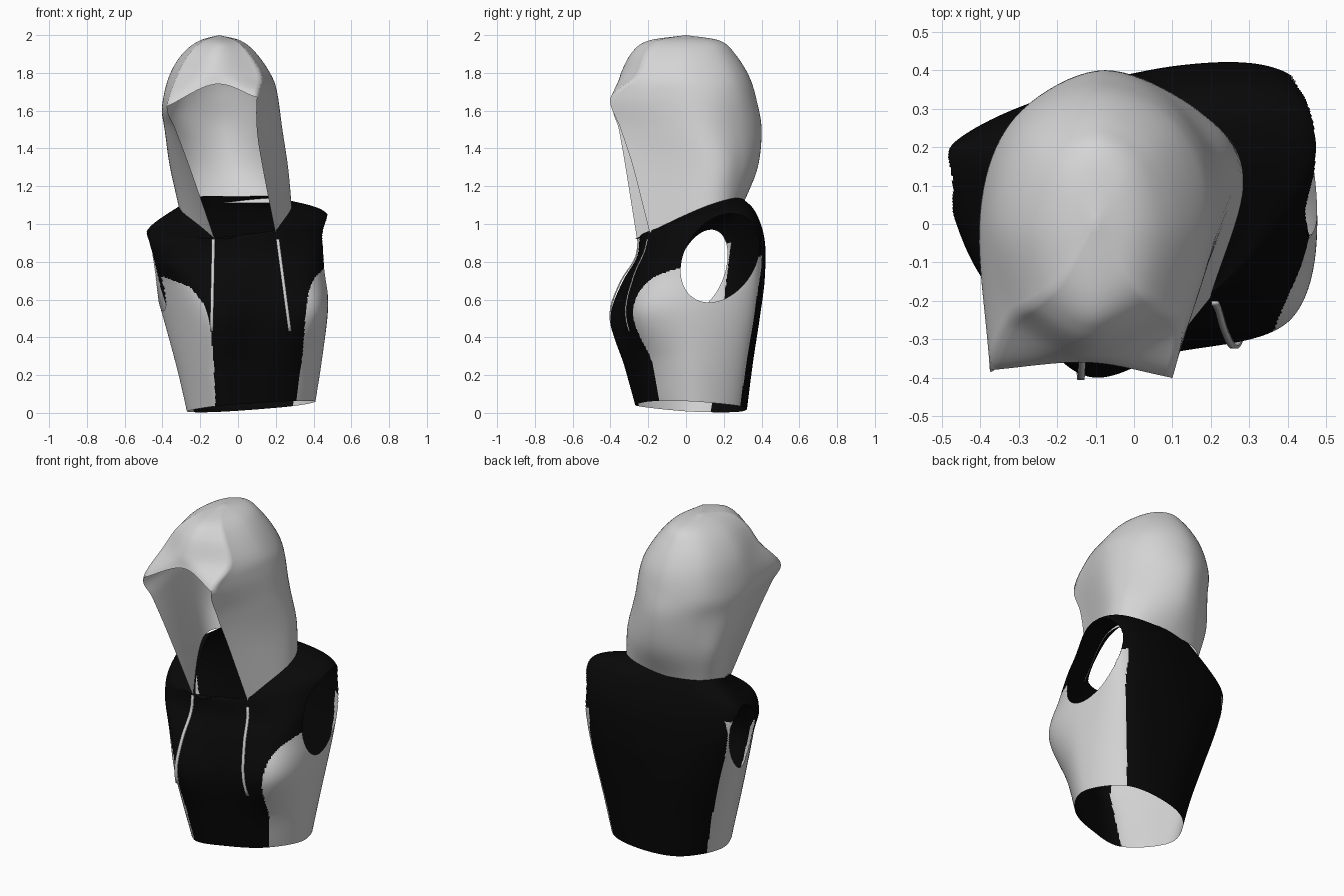
import bpy, bmesh, math
from mathutils import Vector
from mathutils.bvhtree import BVHTree

if "Cube" in bpy.data.objects:
    bpy.data.objects.remove(bpy.data.objects["Cube"])


def material(name, v):
    m = bpy.data.materials.new(name)
    m.diffuse_color = (v, v, v, 1)
    m.use_nodes = True
    m.node_tree.nodes["Principled BSDF"].inputs["Base Color"].default_value = m.diffuse_color
    return m


black = material("black_fabric", 0.0025)
white = material("light_grey_fabric", 0.66)
cord = material("grey_cord", 0.62)


def catmull(p, n, closed=False):
    """Smooth curve through points, n samples per span."""
    if closed:
        q = [p[-1]] + p + [p[0], p[1]]
    else:
        q = [2 * p[0] - p[1]] + p + [2 * p[-1] - p[-2]]
    out = []
    for i in range(len(q) - 3):
        a, b, c, d = q[i:i + 4]
        for j in range(n):
            t = j / n
            out.append(0.5 * (2 * b + (c - a) * t + (2 * a - 5 * b + 4 * c - d) * t * t
                              + (3 * b - a - 3 * c + d) * t ** 3))
    if not closed:
        out.append(p[-1].copy())
    return out


def loft(bm, rings, n, closed, skip=0):
    """Smooth skin over rings of equal length; skip drops the first rows."""
    cols = [catmull(list(c), n) for c in zip(*rings)]
    rows = list(zip(*cols))[skip:]
    vs = [[bm.verts.new(p) for p in r] for r in rows]
    m = len(cols)
    for a, b in zip(vs, vs[1:]):
        for i in range(m if closed else m - 1):
            j = (i + 1) % m
            bm.faces.new((a[i], a[j], b[j], b[i]))


def finish(bm, name, mats):
    bmesh.ops.remove_doubles(bm, verts=bm.verts, dist=0.0003)
    bmesh.ops.recalc_face_normals(bm, faces=bm.faces)
    me = bpy.data.meshes.new(name)
    bm.to_mesh(me)
    bm.free()
    ob = bpy.data.objects.new(name, me)
    bpy.context.collection.objects.link(ob)
    for m in mats:
        me.materials.append(m)
    me.shade_smooth()
    return ob


def interp(table, z):
    if z <= table[0][0]:
        return table[0][1]
    for (z0, v0), (z1, v1) in zip(table, table[1:]):
        if z <= z1:
            return v0 + (v1 - v0) * (z - z0) / (z1 - z0)
    return 9.0


# Torso: rings from hem to neck (height, x tilt, y tilt), points start at left bust
BODY = [
    (0.03, .08, -.06, [(-.12, -.25), (.1, -.24), (.3, -.15), (.41, .05), (.3, .28), (.07, .32), (-.15, .24), (-.27, 0)]),
    (0.25, .08, 0, [(-.15, -.30), (.1, -.29), (.33, -.19), (.445, .04), (.34, .31), (.08, .35), (-.18, .27), (-.32, .03)]),
    (0.50, .08, 0, [(-.16, -.375), (.1, -.335), (.405, -.25), (.475, .04), (.38, .35), (.1, .385), (-.23, .3), (-.385, .06)]),
    (0.70, .08, 0, [(-.24, -.305), (.1, -.3), (.385, -.19), (.47, .07), (.41, .37), (.12, .41), (-.29, .3), (-.44, .1)]),
    (0.86, .08, .1, [(-.34, -.2), (.08, -.25), (.38, -.1), (.47, .13), (.42, .375), (.1, .405), (-.38, .267), (-.475, .12)]),
    (0.98, .08, .2, [(-.31, -.19), (.05, -.24), (.28, -.12), (.46, .15), (.39, .325), (.08, .36), (-.36, .25), (-.475, .12)]),
    (1.055, 0, .5, [(-.11, -.25), (.04, -.22), (.18, -.18), (.25, .08), (.19, .235), (-.01, .29), (-.2, .235), (-.27, .08)]),
]
rings = [catmull([Vector((x, y, min(1.145, z + kx * x + ky * y))) for x, y in pts], 36, True)
         for z, kx, ky, pts in BODY]
bm = bmesh.new()
loft(bm, rings, 26, True)
surface = BVHTree.FromBMesh(bm)

# Armholes: leaning ellipses (side, centre y, centre z, radius y, radius z, lean, least x)
HOLES = [(1, .18, .82, .2, .235, .25, .34), (-1, .08, .755, .13, .215, .25, .28)]


def hole_polar(h, p):
    dz = p.z - h[2]
    return (p.y - h[1] - h[5] * dz) / h[3], dz / h[4]


for h in HOLES:
    inside = [f for f in bm.faces if f.calc_center_median().x * h[0] > h[6]
              and math.hypot(*hole_polar(h, f.calc_center_median())) < 1]
    bmesh.ops.delete(bm, geom=inside, context='FACES')
    for v in bm.verts:
        if v.is_boundary and v.co.x * h[0] > h[6]:
            q, p = hole_polar(h, v.co)
            r = math.hypot(q, p)
            if .9 < r < 1.1:
                dz = p / r * h[4]
                v.co.y = h[1] + q / r * h[3] + h[5] * dz
                v.co.z = h[2] + dz

# Light side panels, bounded by a princess seam in front and a straight seam behind
SEAM_R = [(.04, .305), (.33, .344), (.545, .36), (.65, .375), (.72, .41), (.77, .46)]
SEAM_L = [(.07, .12), (.23, .127), (.44, .143), (.57, .175), (.667, .254), (.72, .39)]
for f in bm.faces:
    c = f.calc_center_median()
    if c.x > .07:
        front = c.x > interp(SEAM_R, c.z)
        back = c.x > .2 and c.y < min(.28 + .155 * c.z, .4) and c.z < .83
        mid = .1
    else:
        front = -c.x > interp(SEAM_L, c.z)
        back = c.y < .13 + .12 * c.z and c.z < .9
        mid = .03
    f.material_index = int(front if c.y < mid else back)
finish(bm, "sleeveless_top", [black, white])

# Hood: open U rows (z, x tilt, left rim x y, right rim x y, left x, right x, side y, back y)
HOOD = [
    (1.035, 0, -.12, -.258, .20, -.19, -.31, .285, .10, .305),
    (1.30, 0, -.255, -.32, .13, -.28, -.36, .265, .12, .38),
    (1.50, 0, -.33, -.355, .10, -.345, -.388, .235, .06, .40),
    (1.66, .1, -.375, -.38, .10, -.40, -.40, .21, .02, .375),
    (1.78, 0, -.325, -.255, .125, -.265, -.365, .18, .01, .335),
    (1.90, 0, -.26, -.21, .06, -.215, -.295, .10, 0, .26),
    (1.97, 0, -.185, -.145, -.01, -.15, -.205, .015, 0, .18),
    (2.00, 0, -.1, 0, -.1, 0, -.1, -.1, 0, 0),
]
# Brow: middle point of the front edge on each of the rows from the third up
BROW = [(-.12, -.385, 1.67), (-.12, -.36, 1.74), (-.12, -.34, 1.81), (-.11, -.285, 1.91), (-.1, -.2, 1.97), (-.1, 0, 2)]
sides, fronts = [], []
for i, (z, kx, lx, ly, rx, ry, xl, xr, ym, yb) in enumerate(HOOD):
    xc, s = (xl + xr) / 2, .75 if i == 0 else .68 if i < 3 else .71
    plan = [(lx, ly), (xl, ym), (xc + (xl - xc) * s, ym + (yb - ym) * s), (xc, yb),
            (xc + (xr - xc) * s, ym + (yb - ym) * s), (xr, ym), (rx, ry)]
    pts = [Vector((x, y, min(1.11, z + .48 * y) if i == 0 else z + kx * x)) for x, y in plan]
    sides.append(catmull(pts, 10))
    if i >= 2:
        fronts.append(catmull([pts[0], Vector(BROW[i - 2]), pts[-1]], 10))
bm = bmesh.new()
loft(bm, sides, 8, False)
loft(bm, fronts, 8, False, skip=8)
finish(bm, "hood", [white])


# Drawstrings: flat ribbons laid on the chest
def drawstring(name, x0, x1, z0, z1, w=.009, n=16):
    bm = bmesh.new()
    prev = None
    for i in range(n + 1):
        t = i / n
        x, z = x0 + (x1 - x0) * t, z0 + (z1 - z0) * t
        row = []
        for dx, off in ((-w, .007), (w, .007), (w, .015), (-w, .015)):
            hit = surface.ray_cast(Vector((x, -2, z)), Vector((0, 1, 0)))[0]
            y = hit.y if hit else -.2
            row.append(bm.verts.new((x + dx, y - off, z)))
        if prev:
            for a in range(4):
                b = (a + 1) % 4
                bm.faces.new((prev[a], prev[b], row[b], row[a]))
        else:
            bm.faces.new(row)
        prev = row
    bm.faces.new(prev)
    finish(bm, name, [cord])


drawstring("drawstring_left", -.13, -.14, .92, .43)
drawstring("drawstring_right", .21, .275, .92, .43)
